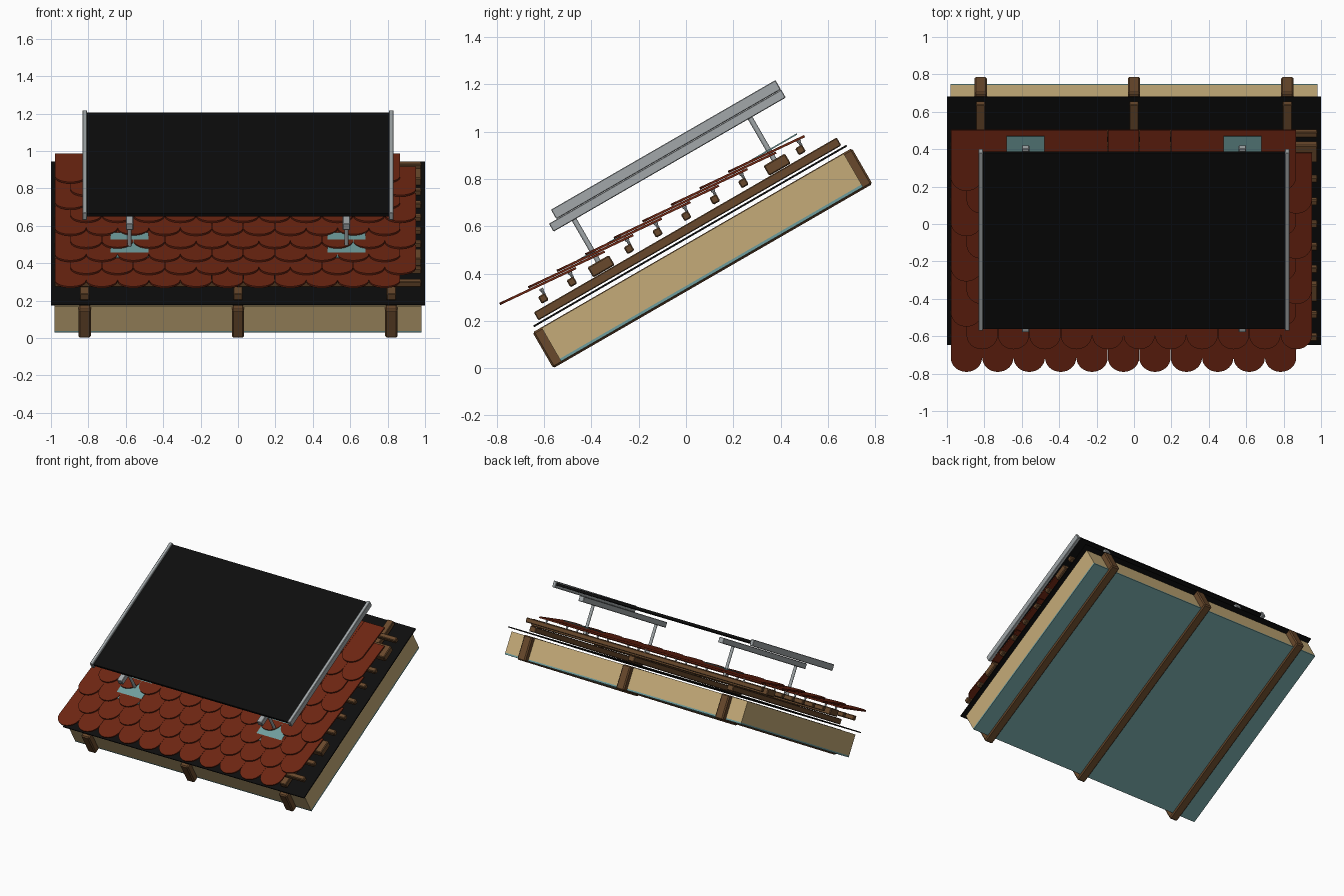
import bpy, bmesh, math
from mathutils import Matrix, Vector

if "Cube" in bpy.data.objects:
    bpy.data.objects.remove(bpy.data.objects["Cube"])

# Everything is laid out flat as (x across, u up the slope, w off the roof), then pitched 30 degrees
PITCH = Matrix.Rotation(math.radians(30), 4, 'X')


def material(name, rgb):
    m = bpy.data.materials.new(name)
    m.diffuse_color = (*rgb, 1)
    m.use_nodes = True
    m.node_tree.nodes["Principled BSDF"].inputs["Base Color"].default_value = m.diffuse_color
    return m


TILE = material("red_clay", (0.155, 0.019, 0.006))
WOOD = material("brown_wood", (0.14, 0.066, 0.025))
TAN = material("tan_insulation", (0.56, 0.41, 0.19))
BLACK = material("black", (0.004, 0.004, 0.004))
TEAL = material("teal_sheet", (0.16, 0.34, 0.34))
METAL = material("grey_metal", (0.36, 0.39, 0.40))


def finish(name, bm, mat, bevel=0.0):
    bmesh.ops.recalc_face_normals(bm, faces=bm.faces)
    bm.transform(PITCH)
    me = bpy.data.meshes.new(name)
    bm.to_mesh(me)
    bm.free()
    me.materials.append(mat)
    ob = bpy.data.objects.new(name, me)
    bpy.context.scene.collection.objects.link(ob)
    if bevel:
        b = ob.modifiers.new("bevel", 'BEVEL')
        b.width, b.segments = bevel, 1
    return ob


def box(name, x, u, w, mat, bevel=0.0):
    """Box from (min, max) ranges across, up the slope and off the roof."""
    bm = bmesh.new()
    size = [r[1] - r[0] for r in (x, u, w)]
    mid = [(r[0] + r[1]) / 2 for r in (x, u, w)]
    bmesh.ops.create_cube(bm, size=1, matrix=Matrix.Translation(mid) @ Matrix.Diagonal((*size, 1)))
    return finish(name, bm, mat, bevel)


def around(c, width):
    return (c - width / 2, c + width / 2)


def add_rod(bm, x, u, w0, w1, r, sides=16):
    bmesh.ops.create_cone(bm, cap_ends=True, segments=sides, radius1=r, radius2=r, depth=w1 - w0,
                          matrix=Matrix.Translation((x, u, (w0 + w1) / 2)))


# Rafters and counter battens
for i, x in enumerate((-0.82, 0, 0.82)):
    box(f"rafter_{i}", around(x, 0.066), (-0.487, 1.073), (0.28, 0.455), WOOD, 0.008)
    box(f"counter_batten_{i}", around(x, 0.05), (-0.44, 1.04), (0.487, 0.526), WOOD, 0.004)

# Ceiling sheet, insulation filling and roofing membrane
box("ceiling_sheet", (-0.98, 0.98), (-0.444, 1.032), (0.289, 0.301), TEAL)
box("insulation", (-0.98, 0.98), (-0.444, 1.032), (0.301, 0.452), TAN)
box("membrane", (-1, 1), (-0.47, 1.06), (0.471, 0.479), BLACK)

# Tile battens, with two wide boards where the hooks stand
for k in range(10):
    if k in (2, 8):
        u = -0.096 if k == 2 else 0.764
        box(f"mounting_board_{k}", (-0.98, 0.98), around(u, 0.105), (0.528, 0.577), WOOD, 0.005)
        continue
    u = -0.3755 + 0.1396 * k
    box(f"tile_batten_{k}", (-0.98, 0.98), around(u, 0.034), (0.54, 0.574), WOOD, 0.005)
    bm = bmesh.new()
    for x in (-0.82, 0, 0.82):
        add_rod(bm, x, u + 0.012, 0.57, 0.592, 0.006, 8)
        add_rod(bm, x, u + 0.012, 0.588, 0.598, 0.009, 8)
    finish(f"batten_screws_{k}", bm, METAL)

# Overlapping rows of round-ended tiles, each row tipped slightly against the roof
TW, TL, TH = 0.168, 0.357, 0.010
for k in range(9):
    bm = bmesh.new()
    tip = Matrix.Translation((0, -0.547 + 0.1396 * k, 0.624)) @ Matrix.Rotation(-math.atan2(0.030, TL), 4, 'X')
    for i in range(11):
        cx = -0.896 + TW * i + (TW / 2 if k % 2 else 0)
        r = TW / 2 - 0.0006
        pts = [(cx + r, TL), (cx - r, TL)]
        for s in range(17):
            a = math.pi + math.pi * s / 16
            pts.append((cx + r * math.cos(a), r + r * math.sin(a)))
        f = bm.faces.new([bm.verts.new(tip @ Vector((x, u, 0))) for x, u in pts])
        ext = bmesh.ops.extrude_face_region(bm, geom=[f])
        up = [v for v in ext["geom"] if isinstance(v, bmesh.types.BMVert)]
        bmesh.ops.translate(bm, verts=up, vec=(0, 0, TH))
    finish(f"tile_row_{k}", bm, TILE)

# Flashing plates, standing hooks and mounting rails
for side, x in (("left", -0.58), ("right", 0.58)):
    for level, u in (("lower", -0.096), ("upper", 0.764)):
        box(f"flashing_{side}_{level}", around(x, 0.205), (u - 0.124, u + 0.138), (0.620, 0.626), TEAL)
        bm = bmesh.new()
        add_rod(bm, x, u, 0.57, 0.785, 0.011)
        hook = finish(f"hook_{side}_{level}", bm, METAL)
        bpy.context.view_layer.objects.active = hook
        hook.select_set(True)
        bpy.ops.object.shade_smooth_by_angle()
        hook.select_set(False)
    box(f"mounting_rail_{side}", around(x, 0.04), (-0.197, 0.938), (0.78, 0.819), METAL, 0.003)

# Solar panel with its side frames
box("panel", (-0.812, 0.812), (-0.153, 0.931), (0.838, 0.856), BLACK)
for side, x in (("left", -0.82), ("right", 0.82)):
    box(f"panel_frame_{side}", around(x, 0.025), (-0.16, 0.937), (0.82, 0.866), METAL, 0.003)
